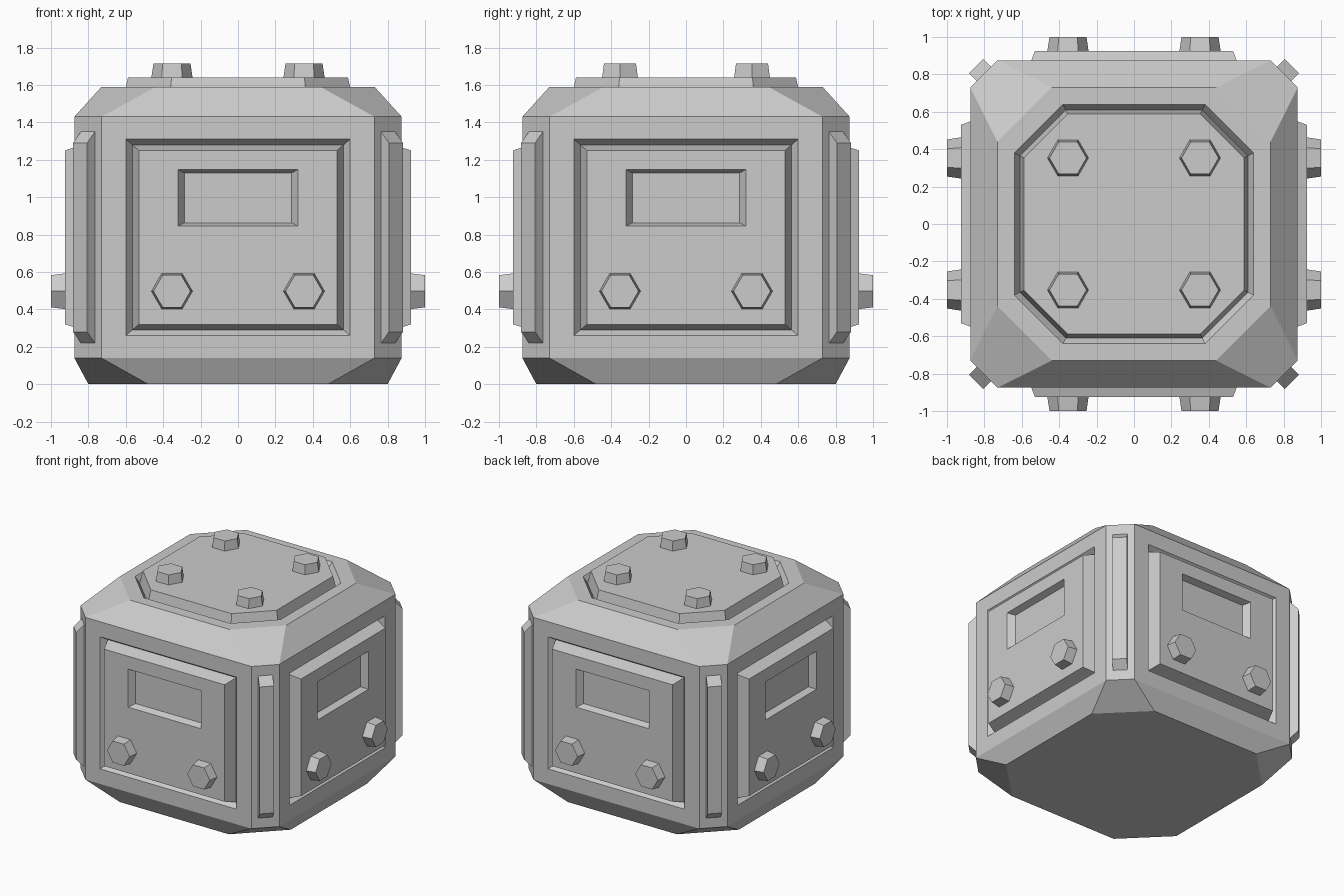
import bpy, bmesh, math
from mathutils import Matrix, Vector

if "Cube" in bpy.data.objects:
    bpy.data.objects.remove(bpy.data.objects["Cube"])

UP = Vector((0, 0, 1))


def octagon(h, c, z):
    return [Vector(p) for p in ((h, -c, z), (h, c, z), (c, h, z), (-c, h, z),
                                (-h, c, z), (-h, -c, z), (-c, -h, z), (c, -h, z))]


def loft(bm, rings):
    """Skin matching rings of points and cap both ends."""
    loops = [[bm.verts.new(p) for p in ring] for ring in rings]
    n = len(loops[0])
    for a, b in zip(loops, loops[1:]):
        for i in range(n):
            j = (i + 1) % n
            bm.faces.new((a[i], a[j], b[j], b[i]))
    bm.faces.new(loops[0][::-1])
    bm.faces.new(loops[-1])
    bm.normal_update()


def finish(bm, name, matrix=Matrix()):
    bmesh.ops.recalc_face_normals(bm, faces=bm.faces[:])
    mesh = bpy.data.meshes.new(name)
    bm.to_mesh(mesh)
    bm.free()
    obj = bpy.data.objects.new(name, mesh)
    obj.matrix_world = matrix
    bpy.context.collection.objects.link(obj)
    return obj


def frame(x_axis, normal, origin):
    """Matrix whose local z points out of a surface."""
    m = Matrix((x_axis, normal.cross(x_axis), normal)).transposed().to_4x4()
    m.translation = origin
    return m


def step(bm, face, n, half, z0, z1, dist):
    """Inset a side face and place the new inner quad."""
    t = UP.cross(n)
    mid = face.calc_center_median()
    bmesh.ops.inset_individual(bm, faces=[face], thickness=0.01)
    for v in face.verts:
        d = v.co - mid
        z = z1 if d.z > 0 else z0
        v.co = n * dist + t * math.copysign(half, d.dot(t)) + UP * z


def bolt(name, x_axis, normal, origin):
    bm = bmesh.new()
    loft(bm, [[Vector((r * math.cos(k * math.pi / 3), r * math.sin(k * math.pi / 3), z))
               for k in range(6)] for r, z in ((0.112, -0.01), (0.11, 0), (0.099, 0.075))])
    finish(bm, name, frame(x_axis, normal, origin))


# Body with V-grooved raised lid
bm = bmesh.new()
loft(bm, [octagon(*r) for r in ((0.80, 0.48, 0), (0.875, 0.73, 0.14), (0.875, 0.73, 1.43),
                                (0.73, 0.44, 1.59), (0.64, 0.38, 1.59),
                                (0.61, 0.365, 1.54), (0.588, 0.355, 1.64))])

# Side panels: V groove, raised plate, window recess
sides = [Vector(n) for n in ((0, -1, 0), (1, 0, 0), (0, 1, 0), (-1, 0, 0))]
for n in sides:
    face = next(f for f in bm.faces if f.normal.dot(n) > 0.999)
    step(bm, face, n, 0.60, 0.26, 1.31, 0.875)
    step(bm, face, n, 0.565, 0.29, 1.28, 0.83)
    step(bm, face, n, 0.53, 0.32, 1.25, 0.925)
    step(bm, face, n, 0.32, 0.845, 1.147, 0.925)
    step(bm, face, n, 0.287, 0.863, 1.13, 0.875)
finish(bm, "crate_body")

# Hex bolts on the sides and lid
for n in sides:
    t = UP.cross(n)
    for s in (-1, 1):
        bolt("side_bolt", t, n, n * 0.925 + t * s * 0.353 + UP * 0.497)
for x in (-1, 1):
    for y in (-1, 1):
        bolt("lid_bolt", Vector((1, 0, 0)), UP, Vector((x * 0.353, y * 0.353, 1.64)))

# Raised strips on the vertical corners
for sx in (-1, 1):
    for sy in (-1, 1):
        n = Vector((sx, sy, 0)).normalized()
        bm = bmesh.new()
        loft(bm, [[Vector((x, y, z)) for x, y in ((-0.053, -h), (0.053, -h), (0.053, h), (-0.053, h))]
                  for h, z in ((0.565, -0.005), (0.565, 0), (0.505, 0.059))])
        finish(bm, "corner_strip", frame(UP.cross(n), n, Vector((sx * 0.8025, sy * 0.8025, 0.785))))
